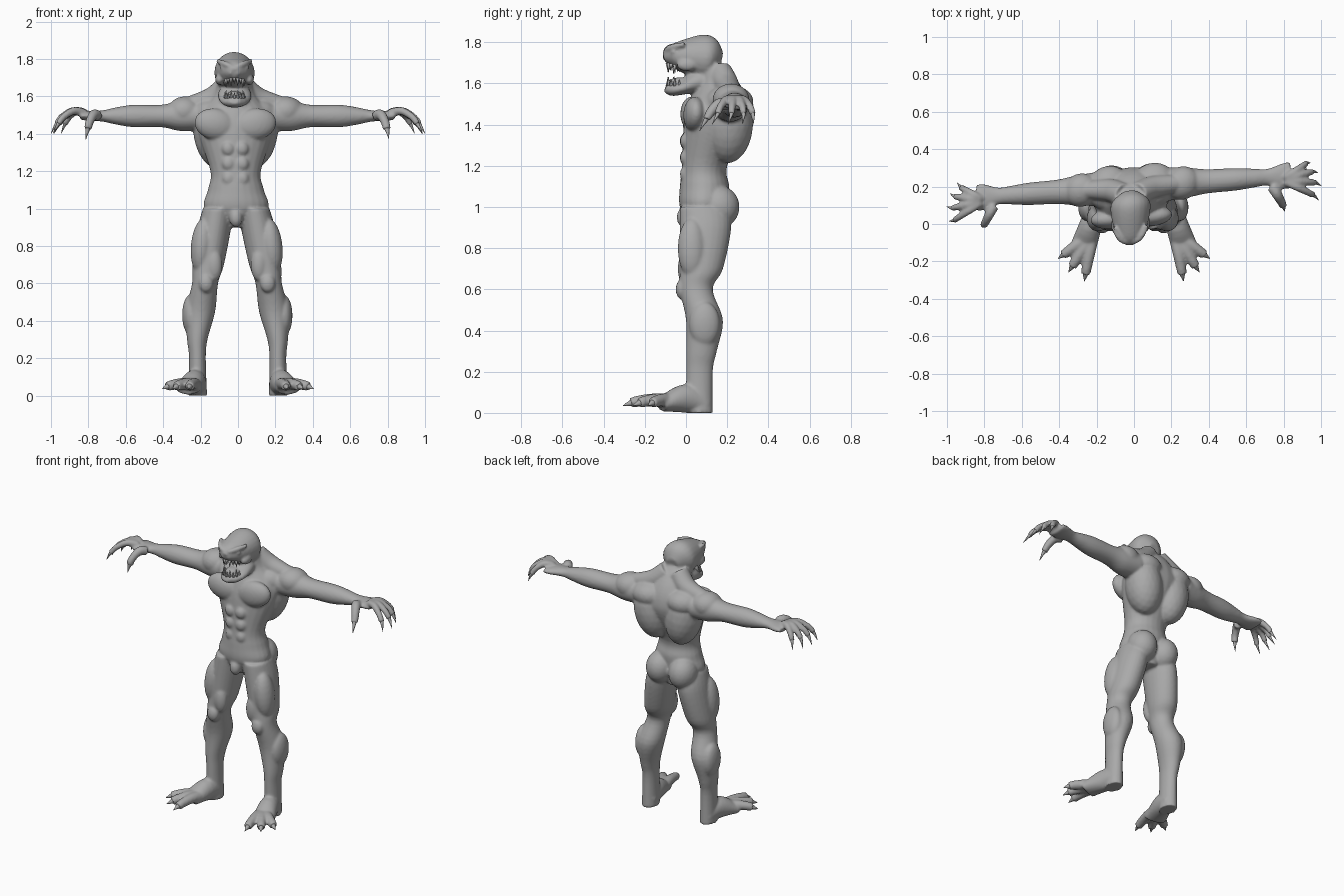
import bpy, bmesh, math
from mathutils import Vector, Matrix

if "Cube" in bpy.data.objects:
    bpy.data.objects.remove(bpy.data.objects["Cube"])

grey = (.4, .4, .4, 1)
skin = bpy.data.materials.new("grey skin")
skin.use_nodes = True
skin.diffuse_color = grey
skin.node_tree.nodes["Principled BSDF"].inputs["Base Color"].default_value = grey


def spline(rows, steps):
    """Catmull-Rom interpolation of whole section rows."""
    smooth = []
    last = len(rows) - 1
    for i in range(last):
        before, start, end, after = (rows[max(0, min(last, i + k))] for k in (-1, 0, 1, 2))
        for step in range(steps):
            t = step / steps
            smooth.append([b + t / 2 * (c - a + t * (2*a - 5*b + 4*c - d + t * (3*(b - c) + d - a)))
                           for a, b, c, d in zip(before, start, end, after)])
    return smooth + [rows[last]]


def tube(bm, rows, side=1, upright=False, steps=5, sides=24):
    """Loft ellipses (x, y, z, half width, half height) along a path."""
    rows = spline(rows, steps)
    points = [Vector((row[0] * side, row[1], row[2])) for row in rows]
    rings = []
    for i, (point, row) in enumerate(zip(points, rows)):
        across, along = Vector((1, 0, 0)), Vector((0, 1, 0))
        if not upright:
            tangent = (points[min(i + 1, len(points) - 1)] - points[max(i - 1, 0)]).normalized()
            flat = tangent.cross(Vector((0, 0, 1)))
            if flat.length > .01:
                across = flat.normalized()
            along = across.cross(tangent)
        angles = [math.tau * k / sides for k in range(sides)]
        rings.append([bm.verts.new(point + across * row[3] * math.cos(angle)
                                   + along * row[4] * math.sin(angle)) for angle in angles])
    for lower, upper in zip(rings, rings[1:]):
        for k in range(sides):
            bm.faces.new((lower[k - 1], lower[k], upper[k], upper[k - 1]))
    bm.faces.new(rings[0][::-1])
    bm.faces.new(rings[-1])


def rod(bm, rows, side=1, **options):
    """Round tube from (x, y, z, radius) rows."""
    tube(bm, [(x, y, z, radius, radius) for x, y, z, radius in rows], side, **options)


def blob(centre, radii, side=1, turn=0):
    """Ellipsoid muscle, turned about the front axis."""
    x, y, z = centre
    matrix = (Matrix.Translation((x * side, y, z)) @ Matrix.Rotation(turn * side, 4, 'Y')
              @ Matrix.Diagonal((*radii, 1)))
    bmesh.ops.create_icosphere(body, subdivisions=3, radius=1, matrix=matrix)


def clawed_digit(root, heading, reach, lift, drop, radius, side):
    """Finger or toe arching out from its root and ending in a claw."""
    x, y, z = root
    angle = math.radians(heading)

    def station(t, thickness):
        return (x + reach * t * math.cos(angle), y + reach * t * math.sin(angle),
                z + lift * math.sin(math.pi * t) - drop * t ** 3, radius * thickness)

    rod(body, [station(t, 1 - .4 * t) for t in (.1, .4, .7, .85)], side)
    rod(claws, [station(t, 2.5 * (1 - t) + .03) for t in (.78, .9, 1)], side, sides=10)


def finish(bm, name, fused=False):
    """Pose the part with a slight lean and twist, then fuse and smooth it."""
    for vert in bm.verts:
        x, y, z = vert.co
        lean = .012 * z * max(0, 1 - abs(x))
        twist = .07 * x * max(0, min(1, 4 * (z - 1.2)))
        vert.co = (x - lean, y + twist, z)
    bmesh.ops.recalc_face_normals(bm, faces=bm.faces)
    mesh = bpy.data.meshes.new(name)
    bm.to_mesh(mesh)
    bm.free()
    part = bpy.data.objects.new(name, mesh)
    bpy.context.collection.objects.link(part)
    if fused:
        fuse = part.modifiers.new("fuse", 'REMESH')
        fuse.mode, fuse.voxel_size = 'VOXEL', .008
        soften = part.modifiers.new("soften", 'SMOOTH')
        soften.factor, soften.iterations = .5, 5
        evaluated = part.evaluated_get(bpy.context.evaluated_depsgraph_get())
        result = bpy.data.meshes.new_from_object(evaluated)
        part.modifiers.clear()
        part.data = result
    part.data.materials.clear()
    part.data.materials.append(skin)
    part.data.shade_smooth()


body, claws, teeth = bmesh.new(), bmesh.new(), bmesh.new()

# Torso and neck: height, front, back, half width
torso = [(.9, .02, .18, .05), (1, -.03, .2, .17), (1.1, -.03, .21, .15), (1.2, -.02, .2, .135),
         (1.4, -.01, .29, .2), (1.5, .01, .3, .2), (1.6, .05, .26, .12), (1.7, .05, .17, .085)]
tube(body, [(0, (front + back) / 2, z, width, (back - front) / 2)
            for z, front, back, width in torso], upright=True)
blob((0, -.01, .95), (.035, .035, .05))

# Skull, open lower jaw and tongue: depth, bottom, top, half width
skull = [(-.107, 1.7, 1.75, .025), (-.09, 1.69, 1.77, .05), (-.05, 1.67, 1.8, .08),
         (.06, 1.62, 1.836, .105), (.12, 1.62, 1.825, .1), (.17, 1.67, 1.75, .04)]
jaw = [(.1, 1.56, 1.68, .08), (.04, 1.55, 1.66, .09), (-.02, 1.545, 1.61, .08),
       (-.07, 1.54, 1.6, .06), (-.1, 1.56, 1.6, .03)]
for shape in (skull, jaw):
    tube(body, [(0, y, (bottom + top) / 2, width, (top - bottom) / 2)
                for y, bottom, top, width in shape])
blob((0, -.03, 1.61), (.04, .05, .02))

# Leg: height, half width, back.  Arm: reach, half depth, half height
leg = [(1, .08, .2), (.9, .09, .22), (.7, .085, .18), (.6, .07, .13), (.45, .08, .18),
       (.3, .055, .15), (.2, .045, .13), (0, .05, .13)]
arm = [(.2, .09, .08), (.3, .08, .08), (.4, .065, .06), (.55, .06, .06), (.65, .05, .045),
       (.72, .045, .03), (.8, .07, .025), (.84, .07, .02)]
foot = [(.21, .1, .04, .045, .04), (.23, 0, .07, .06, .07), (.27, -.12, .04, .07, .035)]

for side in (1, -1):
    # Legs slant outward above the calf; the thigh sits further forward than the shin
    leg_rows = []
    for z, width, back in leg:
        front = -.03 if z > .5 else 0
        leg_rows.append((.215 - .18 * max(0, z - .35), (front + back) / 2, z,
                         width, (back - front) / 2))
    tube(body, leg_rows, side, upright=True)
    tube(body, [(x, .2, 1.495, depth, height) for x, depth, height in arm], side)
    tube(body, foot, side)

    # Chest, back, shoulder and neck muscles
    blob((.105, .035, 1.45), (.115, .055, .085), side, -.2)
    blob((.11, .2, 1.4), (.115, .12, .19), side, .15)
    blob((.12, .2, 1.51), (.12, .12, .085), side)
    blob((.27, .2, 1.52), (.095, .09, .08), side)
    rod(body, [(.04, .16, 1.66, .06), (.12, .19, 1.59, .06), (.26, .2, 1.55, .045)], side)

    # Stomach, buttock, thigh, knee and calf
    for row in range(3):
        blob((.037, 0, 1.16 + .08 * row), (.036, .03, .04), side)
    blob((.083, .16, 1), (.09, .1, .105), side)
    blob((.185, .03, .8), (.06, .07, .15), side, -.1)
    blob((.12, 0, .7), (.045, .04, .09), side)
    blob((.165, -.02, .6), (.04, .03, .05), side)
    blob((.25, .09, .43), (.045, .075, .11), side)

    # Brow ridge, eye, nostril and cheek
    rod(body, [(.015, -.1, 1.757, .013), (.055, -.075, 1.776, .015), (.09, -.015, 1.79, .012)], side)
    blob((.062, -.066, 1.75), (.018, .014, .01), side, -.4)
    blob((.018, -.1, 1.725), (.014, .012, .012), side)
    blob((.08, 0, 1.69), (.024, .05, .03), side)

    # Fanned fingers, thumb and toes
    for i in range(4):
        clawed_digit((.8, .18, 1.5), 33 - 21 * i, .173 + .015 * i, .03, .1, .025, side)
    clawed_digit((.74, .16, 1.49), -62, .15, .02, .12, .032, side)
    for i in range(3):
        clawed_digit((.22, -.05, .05), 22 * i - 80, .26 - .015 * i, .015, .015, .038, side)

# Alternating long and short teeth around both jaws
for i in range(9):
    angle = math.radians(20 * i - 80)
    x, y = .052 * math.sin(angle), -.025 - .065 * math.cos(angle)
    length = .045 if i % 2 else .033
    gum = 1.685 + .015 * math.cos(angle)
    for root, tip in ((gum, gum - length), (1.588, 1.588 + length)):
        rod(teeth, [(x, y, root, .009), (x, y, tip, .001)], sides=8, steps=2)

finish(body, "body", fused=True)
finish(claws, "claws")
finish(teeth, "teeth")
